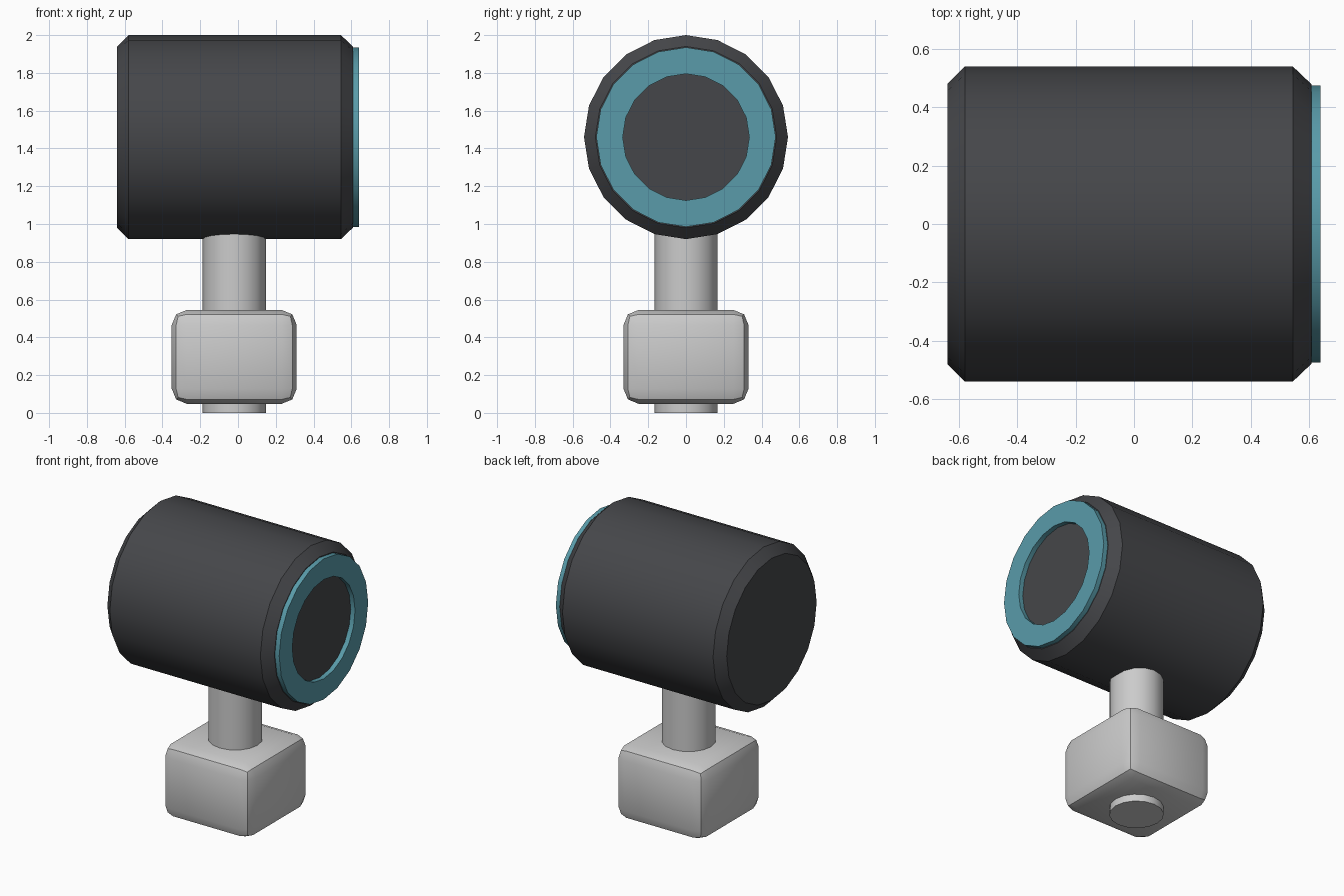
import bpy, bmesh, math

if "Cube" in bpy.data.objects:
    bpy.data.objects.remove(bpy.data.objects["Cube"])

def material(name, color):
    m = bpy.data.materials.new(name)
    m.diffuse_color = color
    m.use_nodes = True
    m.node_tree.nodes["Principled BSDF"].inputs["Base Color"].default_value = m.diffuse_color
    return m

def lathe_x(name, profile, z, sides, mat, closed=False):
    """Revolve (x, radius) points around a horizontal x axis at height z."""
    bm = bmesh.new()
    rings = []
    for x, r in profile:
        rings.append([bm.verts.new((x, r * math.sin(a), z + r * math.cos(a)))
                      for a in (2 * math.pi * i / sides for i in range(sides))])
    pairs = list(zip(rings, rings[1:]))
    if closed:
        pairs.append((rings[-1], rings[0]))
    else:
        bm.faces.new(rings[0])
        bm.faces.new(rings[-1])
    for a, b in pairs:
        for i in range(sides):
            j = (i + 1) % sides
            bm.faces.new((a[i], a[j], b[j], b[i]))
    bmesh.ops.recalc_face_normals(bm, faces=bm.faces)
    me = bpy.data.meshes.new(name)
    bm.to_mesh(me)
    bm.free()
    me.materials.append(mat)
    ob = bpy.data.objects.new(name, me)
    bpy.context.collection.objects.link(ob)
    return smooth(ob)

def smooth(ob):
    bpy.ops.object.select_all(action='DESELECT')
    ob.select_set(True)
    bpy.context.view_layer.objects.active = ob
    bpy.ops.object.shade_smooth_by_angle(angle=math.radians(30))
    return ob

dark = material("dark_shell", (0.06, 0.062, 0.068, 1))
teal = material("teal_trim", (0.1, 0.33, 0.4, 1))

# Barrel with chamfered ends
lathe_x("lamp_barrel", [(-0.64, 0.48), (-0.58, 0.54), (0.545, 0.54), (0.608, 0.48)],
        1.46, 20, dark)

# Raised trim ring on the right-hand end
lathe_x("trim_ring", [(0.60, 0.335), (0.60, 0.475), (0.64, 0.475), (0.64, 0.335)],
        1.46, 20, teal, closed=True)

# Stem running from the floor into the barrel
bpy.ops.mesh.primitive_cylinder_add(vertices=16, radius=0.167, depth=1.0,
                                    location=(-0.02, 0, 0.5))
stem = bpy.context.object
stem.name = "stem"
smooth(stem)

# Rounded mounting block around the stem
bpy.ops.mesh.primitive_cube_add(size=1, location=(-0.02, 0, 0.2965))
block = bpy.context.object
block.name = "mount_block"
block.scale = (0.662, 0.662, 0.497)
bpy.ops.object.transform_apply(location=False, rotation=False, scale=True)
bevel = block.modifiers.new("rounded_edges", 'BEVEL')
bevel.width = 0.08
bevel.segments = 2
bpy.ops.object.modifier_apply(modifier=bevel.name)
smooth(block)
